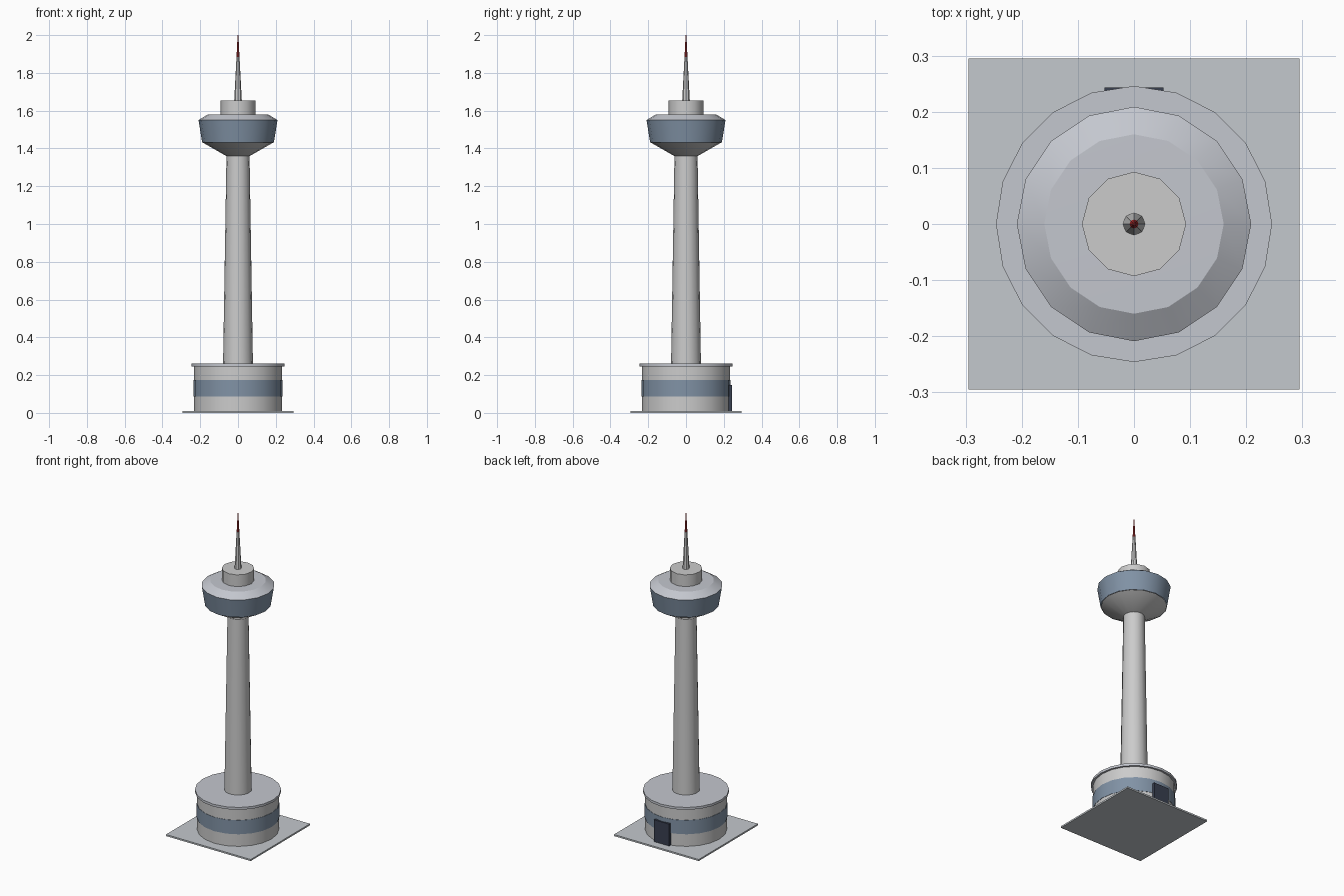
import bpy, bmesh, math

if "Cube" in bpy.data.objects:
    bpy.data.objects.remove(bpy.data.objects["Cube"])


def material(name, rgb):
    m = bpy.data.materials.new(name)
    m.diffuse_color = (*rgb, 1)
    m.use_nodes = True
    m.node_tree.nodes["Principled BSDF"].inputs["Base Color"].default_value = m.diffuse_color
    return m


glass = material("blue_glass", (0.22, 0.29, 0.38))
pale = material("pale_roof", (0.55, 0.57, 0.62))
paving = material("paving", (0.55, 0.58, 0.61))
dark = material("dark_door", (0.04, 0.05, 0.08))
red = material("red_paint", (0.45, 0.03, 0.03))


def finish(bm, name, mat, smooth):
    bmesh.ops.recalc_face_normals(bm, faces=bm.faces[:])
    me = bpy.data.meshes.new(name)
    bm.to_mesh(me)
    bm.free()
    ob = bpy.data.objects.new(name, me)
    bpy.context.collection.objects.link(ob)
    if mat:
        me.materials.append(mat)
    if smooth:
        bpy.ops.object.select_all(action='DESELECT')
        ob.select_set(True)
        bpy.context.view_layer.objects.active = ob
        bpy.ops.object.shade_smooth_by_angle(angle=math.radians(31))
    return ob


def lathe(name, profile, sides, mat=None, smooth=True, caps=True):
    """Stack of polygon rings from (radius, height) pairs."""
    bm = bmesh.new()
    rings = [[bm.verts.new((r * math.cos(2 * math.pi * i / sides),
                            r * math.sin(2 * math.pi * i / sides), z))
              for i in range(sides)] for r, z in profile]
    for a, b in zip(rings, rings[1:]):
        for i in range(sides):
            j = (i + 1) % sides
            bm.faces.new((a[i], a[j], b[j], b[i]))
    if caps:
        bm.faces.new(rings[0][::-1])
        bm.faces.new(rings[-1])
    return finish(bm, name, mat, smooth)


def box(name, size, centre, mat=None):
    bm = bmesh.new()
    bmesh.ops.create_cube(bm, size=1)
    bmesh.ops.scale(bm, vec=size, verts=bm.verts)
    bmesh.ops.translate(bm, vec=centre, verts=bm.verts)
    return finish(bm, name, mat, False)


# Ground level: paving, round building, window band, roof rim, rear door
box("paving_slab", (0.59, 0.59, 0.01), (0, 0, 0.005), paving)
lathe("base_building", [(0.234, 0.01), (0.234, 0.246)], 20)
lathe("base_window_band", [(0.236, 0.087), (0.236, 0.175)], 20, glass)
lathe("base_roof", [(0.246, 0.246), (0.246, 0.261)], 20, pale)
box("rear_door", (0.106, 0.02, 0.138), (0, 0.233, 0.079), dark)

# Tapering shaft
lathe("shaft", [(0.079, 0.261), (0.061, 1.37)], 16)

# Observation pod: underside, glazing, sloping roof
lathe("pod_underside", [(0.062, 1.36), (0.188, 1.432)], 16)
lathe("pod_glazing", [(0.19, 1.432), (0.209, 1.55)], 16, glass, caps=False)
lathe("pod_roof", [(0.209, 1.55), (0.16, 1.58), (0.09, 1.581)], 16, pale)

# Plant room and mast
lathe("plant_room", [(0.093, 1.578), (0.093, 1.655)], 12)
lathe("mast", [(0.02, 1.655), (0.008, 1.885)], 8, smooth=False)
lathe("mast_tip", [(0.008, 1.885), (0.002, 2.0)], 8, red, smooth=False)
